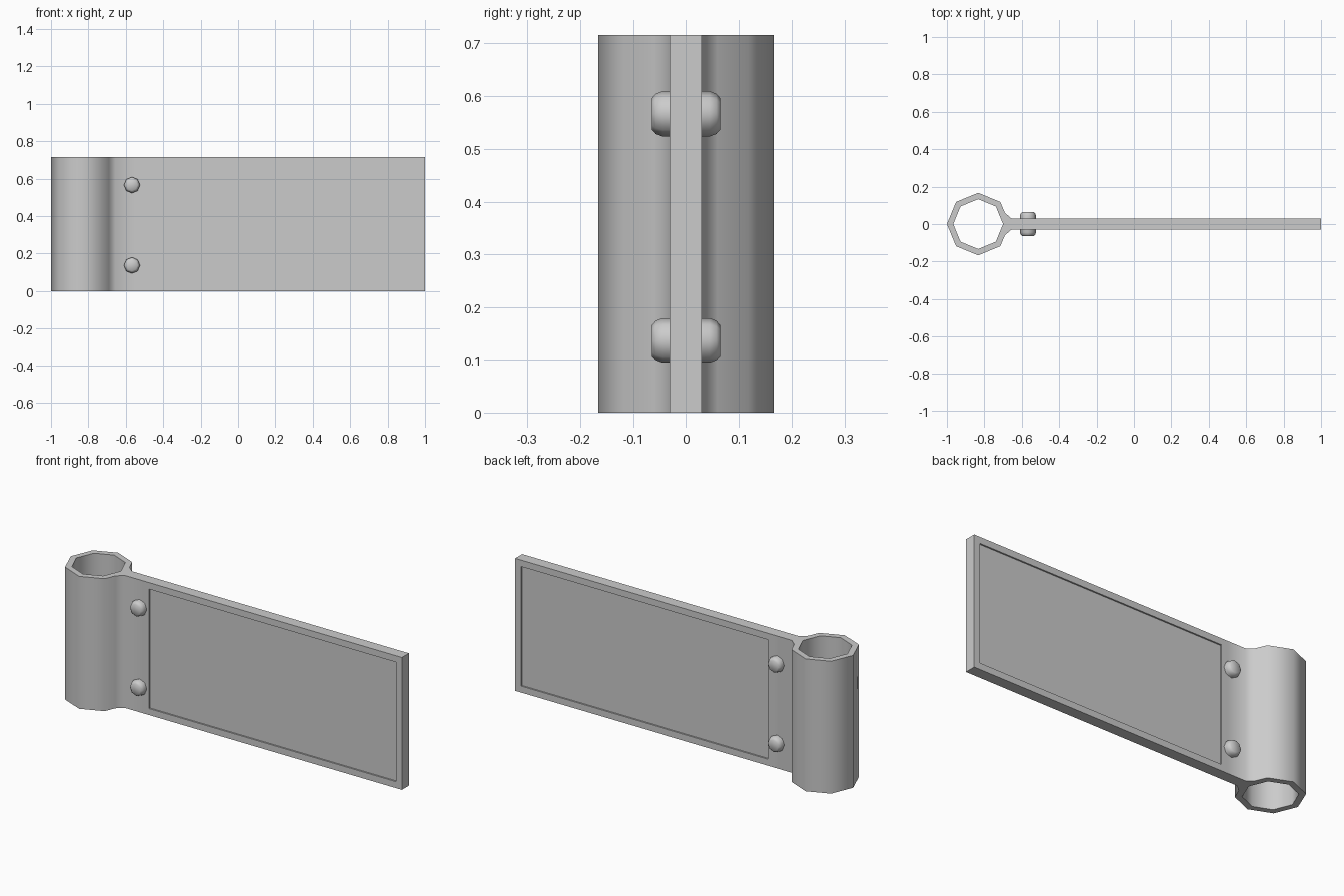
import bpy, bmesh, math

if "Cube" in bpy.data.objects:
    bpy.data.objects.remove(bpy.data.objects["Cube"])

H = 0.715            # overall height
CX = -0.833          # barrel centre
T = 0.03             # half thickness of the leaf


def finish(bm, name, angle):
    bmesh.ops.recalc_face_normals(bm, faces=bm.faces[:])
    me = bpy.data.meshes.new(name)
    bm.to_mesh(me)
    bm.free()
    ob = bpy.data.objects.new(name, me)
    bpy.context.collection.objects.link(ob)
    bpy.ops.object.select_all(action='DESELECT')
    ob.select_set(True)
    bpy.context.view_layer.objects.active = ob
    bpy.ops.object.shade_smooth_by_angle(angle=math.radians(angle))
    return ob


# hinge leaf: octagonal barrel, flared neck and flat plate in one cross-section
bm = bmesh.new()


def octagon(r):
    return [bm.verts.new((CX + r * math.cos(i * math.pi / 4),
                          r * math.sin(i * math.pi / 4), 0)) for i in range(8) if r < 0.15 or i]


inner = octagon(0.133)
outer = [None] + octagon(0.167)
for i in range(1, 7):
    bm.faces.new((outer[i], outer[i + 1], inner[i + 1], inner[i]))
pairs = [[bm.verts.new((x, s * y, 0)) for s in (1, -1)]
         for x, y in ((-0.69, 0.06), (-0.655, T), (-0.545, T), (1, T))]
(a, a2), (b, b2) = pairs[:2]
bm.faces.new((inner[1], inner[0], a, outer[1]))
bm.faces.new((inner[0], inner[7], outer[7], a2))
bm.faces.new((inner[0], a2, b2, b, a))
for (p, p2), (q, q2) in zip(pairs[1:], pairs[2:]):
    bm.faces.new((p, p2, q2, q))
ext = bmesh.ops.extrude_face_region(bm, geom=bm.faces[:])
bmesh.ops.translate(bm, vec=(0, 0, H),
                    verts=[v for v in ext['geom'] if isinstance(v, bmesh.types.BMVert)])
bmesh.ops.recalc_face_normals(bm, faces=bm.faces[:])

# recessed panel on both sides of the plate
panels = [f for f in bm.faces if abs(f.normal.y) > 0.99 and f.calc_center_median().x > 0]
bmesh.ops.inset_individual(bm, faces=panels, thickness=0.035, use_even_offset=True)
for f in panels:
    s = math.copysign(1, f.normal.y)
    new = bmesh.ops.extrude_discrete_faces(bm, faces=[f])['faces']
    bmesh.ops.translate(bm, vec=(0, -s * 0.008, 0), verts=new[0].verts[:])
finish(bm, "hinge_leaf", 50)


# rivets with rounded heads on both sides
def rivet(name, z):
    half = [(0.030, 0.065), (0.038, 0.058), (0.043, 0.045)]
    profile = half + [(r, -y) for r, y in reversed(half)]
    bm = bmesh.new()
    rings = [[bm.verts.new((-0.567 + r * math.cos(k * math.pi / 4), y,
                            z + r * math.sin(k * math.pi / 4))) for k in range(8)]
             for r, y in profile]
    for lo, hi in zip(rings, rings[1:]):
        for k in range(8):
            n = (k + 1) % 8
            bm.faces.new((lo[k], lo[n], hi[n], hi[k]))
    bm.faces.new(rings[0])
    bm.faces.new(rings[-1])
    finish(bm, name, 60)


rivet("lower_rivet", 0.137)
rivet("upper_rivet", 0.566)
